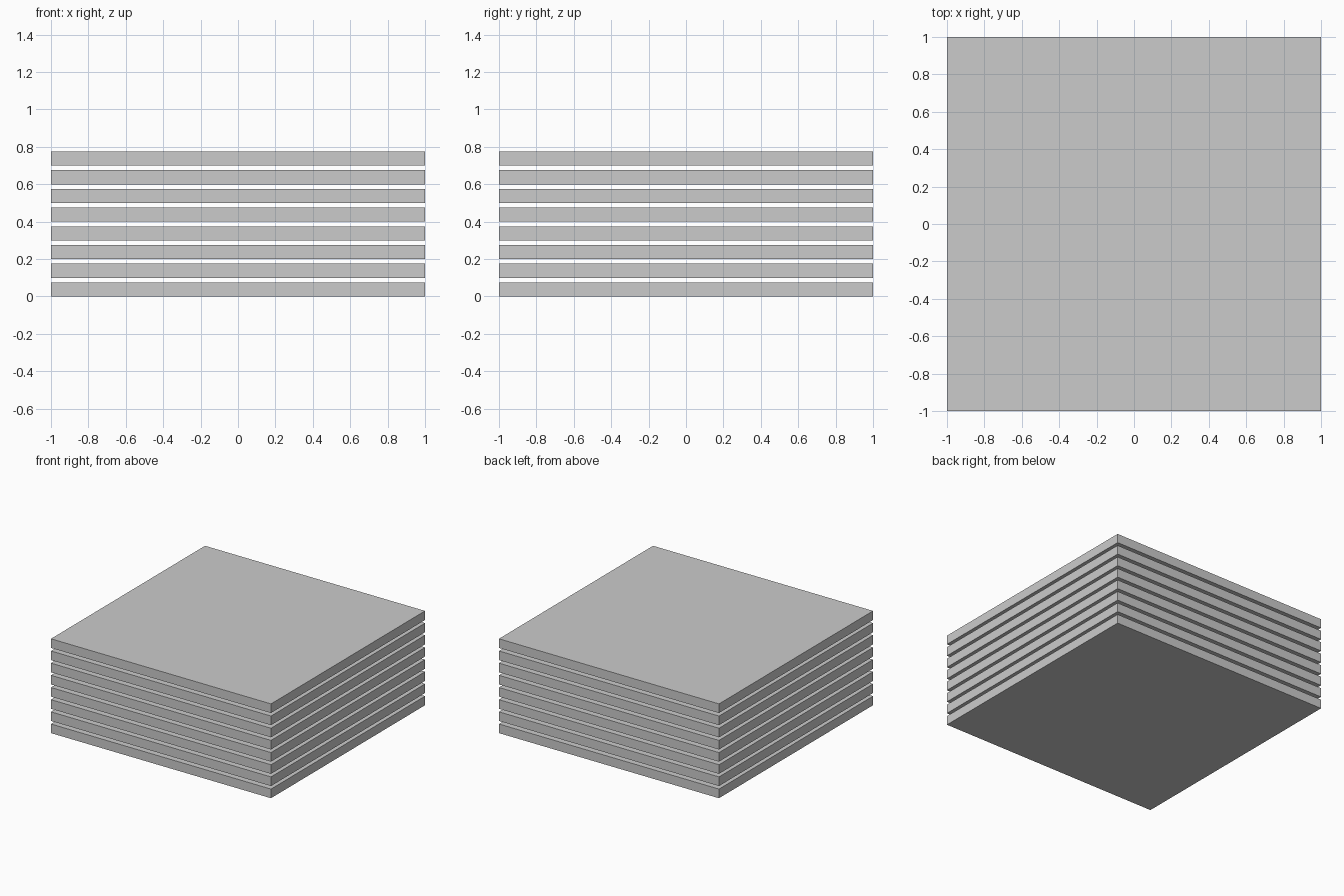
import bpy

if "Cube" in bpy.data.objects:
    bpy.data.objects.remove(bpy.data.objects["Cube"])

COUNT = 8          # slabs in the stack
SIDE = 2.0         # width and depth
THICKNESS = 0.075
PITCH = 0.1        # slab spacing, leaving open gaps between


def add_slab(name, bottom):
    bpy.ops.mesh.primitive_cube_add(size=1, location=(0, 0, bottom + THICKNESS / 2))
    slab = bpy.context.object
    slab.name = name
    slab.scale = (SIDE, SIDE, THICKNESS)
    bpy.ops.object.transform_apply(location=False, rotation=False, scale=True)


# Stack of identical square slabs
for i in range(COUNT):
    add_slab(f"slab_{i + 1}", i * PITCH)
